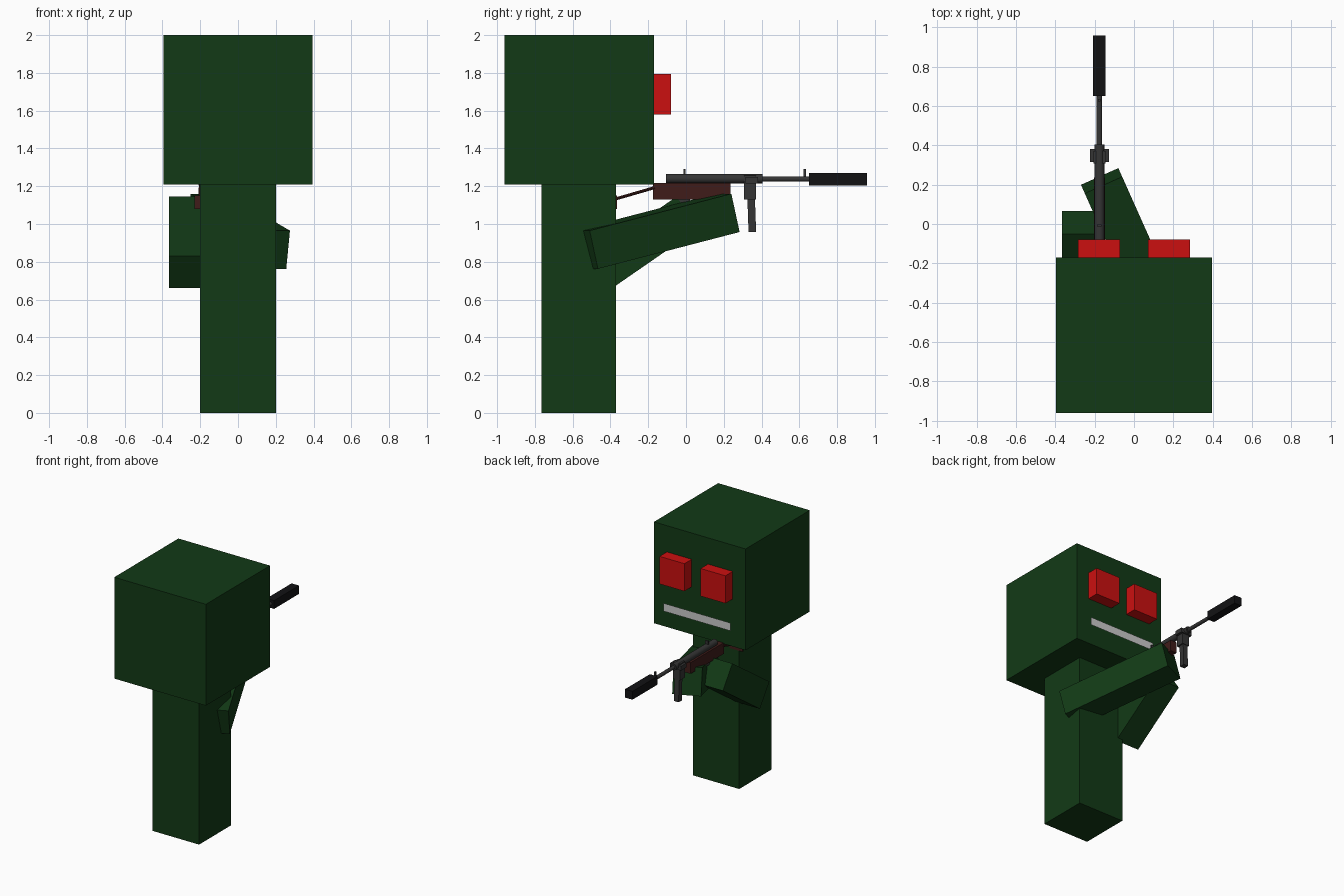
import bpy
from math import atan2, hypot, radians
from mathutils import Matrix, Vector

if "Cube" in bpy.data.objects:
    bpy.data.objects.remove(bpy.data.objects["Cube"])


def material(name, rgb):
    m = bpy.data.materials.new(name)
    m.diffuse_color = (*rgb, 1)
    m.use_nodes = True
    m.node_tree.nodes["Principled BSDF"].inputs["Base Color"].default_value = m.diffuse_color
    return m


GREEN = material("dark_green", (0.006, 0.042, 0.008))
RED = material("red", (0.6, 0.005, 0.005))
BROWN = material("brown", (0.05, 0.012, 0.01))
METAL = material("gunmetal", (0.035, 0.035, 0.035))
BLACK = material("black", (0.006, 0.006, 0.007))


def box(name, lo, hi, mat):
    lo, hi = Vector(lo), Vector(hi)
    bpy.ops.mesh.primitive_cube_add(size=1, location=(lo + hi) / 2)
    ob = bpy.context.object
    ob.name = name
    ob.scale = hi - lo
    ob.data.materials.append(mat)
    return ob


def rod(name, a, b, r, mat, sides=16):
    a, b = Vector(a), Vector(b)
    bpy.ops.mesh.primitive_cylinder_add(vertices=sides, radius=r, depth=(b - a).length,
                                        location=(a + b) / 2)
    ob = bpy.context.object
    ob.name = name
    ob.rotation_euler = (b - a).to_track_quat('Z', 'Y').to_euler()
    ob.data.materials.append(mat)
    bpy.ops.object.shade_smooth_by_angle(angle=radians(40))
    return ob


def arm(name, back, front, t):
    """Square-section arm; back and front are the ends of its top +x edge."""
    back, front = Vector(back), Vector(front)
    d = front - back
    rot = (Matrix.Rotation(atan2(-d.x, d.y), 4, 'Z')
           @ Matrix.Rotation(atan2(d.z, hypot(d.x, d.y)), 4, 'X'))
    ob = box(name, (0, 0, 0), (t, d.length, t), GREEN)
    ob.location = (back + front) / 2 + rot @ Vector((-t / 2, 0, -t / 2))
    ob.rotation_euler = rot.to_euler()


# Body, head and face
box("body", (-0.2, -0.765, 0), (0.2, -0.37, 1.21), GREEN)
box("head", (-0.395, -0.96, 1.21), (0.395, -0.17, 2), GREEN)
for side, x in (("right", 0.177), ("left", -0.177)):
    box(side + "_eye", (x - 0.107, -0.175, 1.58), (x + 0.107, -0.08, 1.795), RED)

# Mouth is a flat plate floating just off the face
bpy.ops.mesh.primitive_plane_add(size=1, location=(0, -0.135, 1.377), rotation=(radians(-90), 0, 0))
mouth = bpy.context.object
mouth.name = "mouth"
mouth.scale = (0.58, 0.062, 1)

# Arms holding the gun
arm("supporting_arm", (0.275, -0.51, 0.965), (-0.06, 0.24, 1.16), 0.208)
arm("trigger_arm", (-0.16, -0.506, 0.83), (-0.16, -0.05, 1.145), 0.205)

# Gun: barrel group
X = -0.176
box("silencer", (X - 0.032, 0.65, 1.205), (X + 0.032, 0.957, 1.27), BLACK)
rod("barrel", (X, 0.39, 1.238), (X, 0.66, 1.238), 0.014, METAL)
rod("receiver", (X, -0.105, 1.24), (X, 0.405, 1.24), 0.025, METAL)
box("front_sight", (X - 0.006, 0.623, 1.24), (X + 0.006, 0.635, 1.29), METAL)
box("rear_sight", (X - 0.012, -0.012, 1.25), (X + 0.012, -0.002, 1.29), METAL)

# Gun: magazine
box("magazine_housing", (X - 0.03, 0.307, 1.13), (X + 0.03, 0.37, 1.258), METAL)
box("housing_collar", (X - 0.048, 0.315, 1.215), (X + 0.048, 0.38, 1.25), METAL)
mag = box("magazine", (X - 0.02, 0.328, 0.957), (X + 0.02, 0.368, 1.14), METAL)
mag.rotation_euler.x = radians(2)

# Gun: wooden body, trigger guard and folding stock
box("wooden_body", (X - 0.028, -0.175, 1.13), (X + 0.028, 0.235, 1.217), BROWN)
box("trigger_guard", (X - 0.012, -0.05, 1.1), (X + 0.012, 0.02, 1.13), METAL)
for side, dx in (("left", -0.024), ("right", 0.024)):
    rod(side + "_stock_rod", (X + dx, -0.165, 1.193), (X + dx, -0.375, 1.132), 0.008, BROWN, 8)
box("butt_plate", (X - 0.055, -0.38, 1.08), (X + 0.055, -0.364, 1.15), BROWN)
